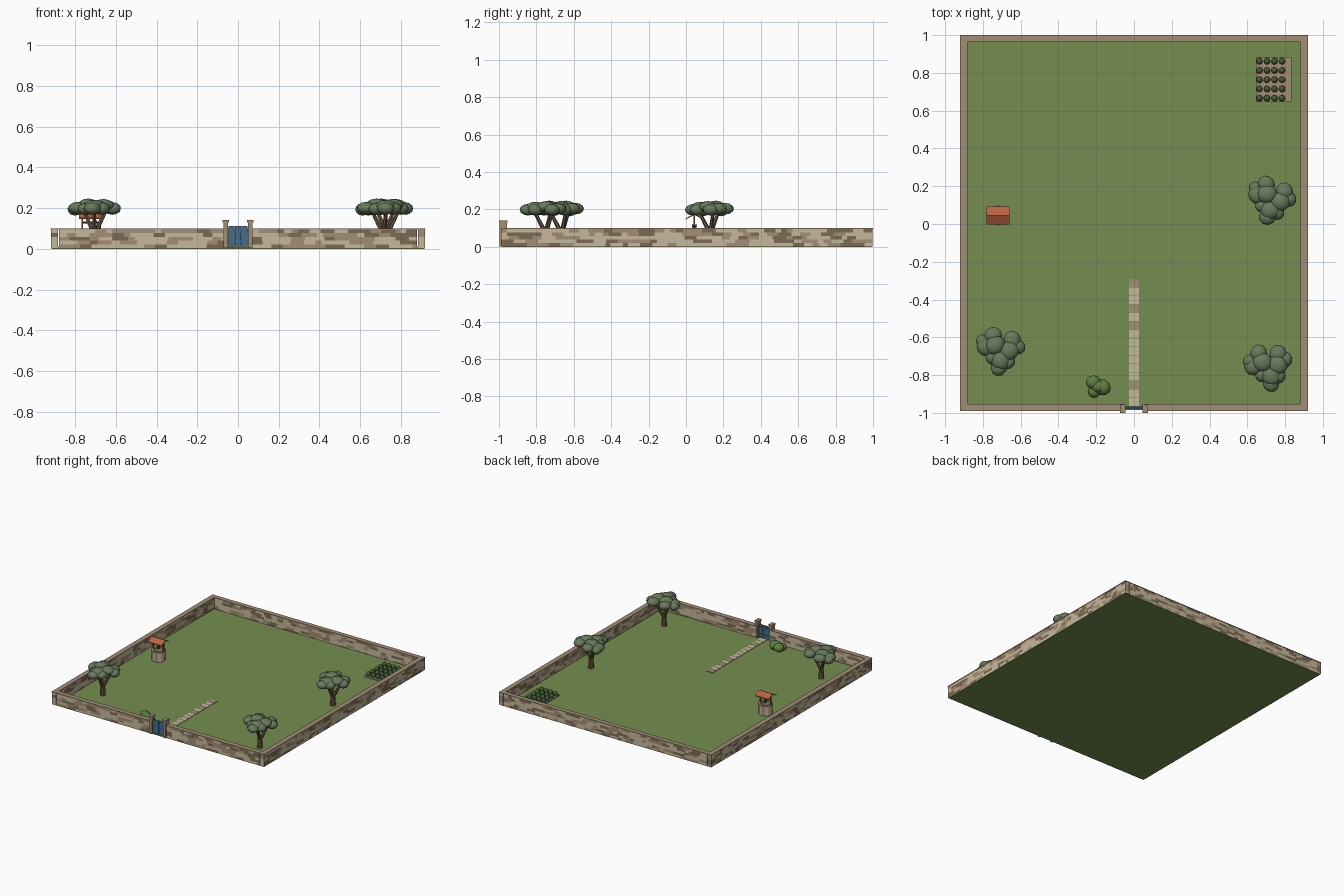
import bpy, bmesh, math, random
from mathutils import Vector, Matrix

if "Cube" in bpy.data.objects:
    bpy.data.objects.remove(bpy.data.objects["Cube"])

random.seed(4)


def lin(c):
    return c / 12.92 if c <= 0.04045 else ((c + 0.055) / 1.055) ** 2.4


def material(name, r, g, b):
    m = bpy.data.materials.new(name)
    m.diffuse_color = (lin(r / 255), lin(g / 255), lin(b / 255), 1)
    m.use_nodes = True
    m.node_tree.nodes["Principled BSDF"].inputs["Base Color"].default_value = m.diffuse_color
    return m


GRASS = material("grass green", 116, 141, 80)
LIGHT = material("light stone", 198, 184, 154)
MID = material("tan stone", 162, 142, 117)
DARK = material("brown stone", 124, 106, 82)
LEAF = material("olive leaf", 104, 122, 92)
BUSH = material("bush green", 98, 128, 64)
BARK = material("bark brown", 108, 86, 66)
ROOF = material("terracotta", 184, 98, 66)
BLUE = material("gate blue", 66, 110, 140)
VEG = material("dark green", 66, 92, 50)


def finish(name, bm, mats, smooth=False):
    me = bpy.data.meshes.new(name)
    bm.to_mesh(me)
    bm.free()
    for m in mats:
        me.materials.append(m)
    for p in me.polygons:
        p.use_smooth = smooth
    ob = bpy.data.objects.new(name, me)
    bpy.context.collection.objects.link(ob)
    return ob


def add_box(bm, x0, x1, y0, y1, z0, z1, mat=0):
    m = Matrix.Translation(((x0 + x1) / 2, (y0 + y1) / 2, (z0 + z1) / 2)) \
        @ Matrix.Diagonal((x1 - x0, y1 - y0, z1 - z0, 1))
    r = bmesh.ops.create_cube(bm, size=1, matrix=m)
    for f in {f for v in r["verts"] for f in v.link_faces}:
        f.material_index = mat


def box(name, mat, *dims):
    bm = bmesh.new()
    add_box(bm, *dims)
    return finish(name, bm, [mat])


def add_limb(bm, a, b, r0, r1, sides=8):
    a, b = Vector(a), Vector(b)
    d = b - a
    m = Matrix.Translation((a + b) / 2) @ d.to_track_quat('Z', 'Y').to_matrix().to_4x4()
    bmesh.ops.create_cone(bm, cap_ends=True, segments=sides, radius1=r0, radius2=r1,
                          depth=d.length, matrix=m)


def add_blob(bm, pos, rx, rz, sub=2):
    m = Matrix.Translation(pos) @ Matrix.Rotation(random.random() * 6, 4, 'Z') \
        @ Matrix.Diagonal((rx, rx * 0.93, rz, 1))
    bmesh.ops.create_icosphere(bm, subdivisions=sub, radius=1, matrix=m)


# Lawn
box("lawn", GRASS, -0.915, 0.915, -0.985, 0.995, 0, 0.01)


# Stone walls: rows of random-width stones on both sides, with a flat coping
def stone_panel(bm, a, b, z0=0.003, z1=0.096, rows=5):
    a, b = Vector(a), Vector(b)
    length = (b - a).length
    d = (b - a) / length
    cuts = [z0 + (z1 - z0) * i / rows for i in range(rows + 1)]
    for lo, hi in zip(cuts, cuts[1:]):
        s = 0
        while s < length - 1e-5:
            e = s + random.uniform(0.025, 0.075)
            if e > length - 0.02:
                e = length
            p, q = a + d * s, a + d * e
            f = bm.faces.new([bm.verts.new((v.x, v.y, z)) for v, z in
                              ((p, lo), (q, lo), (q, hi), (p, hi))])
            f.material_index = random.choices((0, 1, 2), (5, 3, 2.5))[0]
            s = e


def stone_wall(name, x0, x1, y0, y1):
    bm = bmesh.new()
    i = 0.002
    c = [(x0 + i, y0 + i), (x1 - i, y0 + i), (x1 - i, y1 - i), (x0 + i, y1 - i)]
    for k in range(4):
        stone_panel(bm, (*c[k], 0), (*c[(k + 1) % 4], 0))
    add_box(bm, x0, x1, y0, y1, 0.095, 0.101, 1)
    finish(name, bm, [LIGHT, MID, DARK])


stone_wall("left_wall", -0.92, -0.882, -0.99, 1.0)
stone_wall("right_wall", 0.882, 0.92, -0.99, 1.0)
stone_wall("back_wall", -0.882, 0.882, 0.964, 1.0)
stone_wall("front_wall_left", -0.882, -0.055, -0.99, -0.952)
stone_wall("front_wall_right", 0.055, 0.882, -0.99, -0.952)

# Gate pillars with wider caps
for side, x in (("left", -0.06), ("right", 0.06)):
    bm = bmesh.new()
    add_box(bm, x - 0.012, x + 0.012, -0.997, -0.958, 0.003, 0.13)
    add_box(bm, x - 0.015, x + 0.015, -1.0, -0.955, 0.13, 0.142)
    finish("gate_pillar_" + side, bm, [MID])

# Plank gate with cross bars on the inside
bm = bmesh.new()
for i in range(6):
    x = -0.048 + i * 0.016
    add_box(bm, x + 0.0005, x + 0.0155, -0.980, -0.972, 0.012, 0.112)
for z in (0.03, 0.085):
    add_box(bm, -0.047, 0.047, -0.973, -0.967, z, z + 0.012)
finish("gate", bm, [BLUE])

# Paved path of slabs in two tones
bm = bmesh.new()
y, i = -0.965, 0
tones = [0, 0, 1, 0, 0, 0, 0, 0, 0, 1, 0, 1, 0, 0, 1]
for t in tones:
    add_box(bm, -0.026, 0.026, y + 0.001, y + 0.044, 0.008, 0.014, t)
    y += 0.045
finish("path", bm, [LIGHT, MID])

# Trees: forked trunk and three lobes of flattened leaf clumps
CLUMPS = [(-.04, .075, .204, .048), (-.08, .015, .200, .052), (-.03, .025, .216, .055),
          (.06, .05, .204, .050), (.09, .015, .198, .042), (.045, -.005, .214, .055),
          (.0, -.055, .210, .056), (-.01, -.095, .198, .046), (.035, -.065, .198, .042),
          (-.095, .045, .194, .038), (-.045, -.04, .196, .040)]


def tree(name, cx, cy, turn):
    m = Matrix.Translation((cx, cy, 0)) @ Matrix.Rotation(math.radians(turn), 4, 'Z')
    bm = bmesh.new()
    add_limb(bm, (0, 0, 0.002), (0, 0, 0.085), 0.022, 0.016)
    for x, y in ((-.055, .04), (.06, .025), (0, -.065)):
        add_limb(bm, (0, 0, 0.07), (x, y, 0.195), 0.013, 0.008, 6)
    bm.transform(m)
    finish(name + "_trunk", bm, [BARK])
    bm = bmesh.new()
    for x, y, z, r in CLUMPS:
        add_blob(bm, (x, y, z), r, 0.031)
    bm.transform(m)
    finish(name + "_leaves", bm, [LEAF], True)


tree("front_left_tree", -0.705, -0.665, 0)
tree("front_right_tree", 0.715, -0.75, 12)
tree("right_tree", 0.73, 0.13, -8)

# Bush by the gate
bm = bmesh.new()
for x, y, z, r in ((-.215, -.838, .05, .04), (-.165, -.865, .046, .044),
                   (-.21, -.885, .036, .036), (-.19, -.86, .056, .036)):
    add_blob(bm, (x, y, z), r, r * 0.8)
finish("bush", bm, [BUSH], True)

# Vegetable bed with a grid of plants
box("vegetable_bed", MID, 0.645, 0.835, 0.645, 0.885, 0.005, 0.02)
bm = bmesh.new()
for i in range(4):
    for j in range(5):
        add_blob(bm, (0.664 + i * 0.04, 0.666 + j * 0.049, 0.032), 0.018, 0.018)
finish("vegetables", bm, [VEG], True)

# Well: hollow stone ring, posts, roller, bucket and gabled roof
WX, WY = -0.72, 0.045
bm = bmesh.new()
N = 12
profile = [(.05, .003), (.05, .078), (.053, .078), (.053, .088), (.036, .088), (.036, .02)]
rings = [[bm.verts.new((WX + r * math.cos(k * math.tau / N), WY + r * math.sin(k * math.tau / N), z))
          for k in range(N)] for r, z in profile]
for n, (lo, hi) in enumerate(zip(rings, rings[1:])):
    for k in range(N):
        f = bm.faces.new((lo[k], lo[(k + 1) % N], hi[(k + 1) % N], hi[k]))
        f.material_index = 1 if n or k % 3 == 0 else 0
bm.faces.new(rings[-1]).material_index = 2
finish("well_ring", bm, [LIGHT, MID, DARK])

bm = bmesh.new()
for s in (-1, 1):
    x = WX + s * 0.044
    add_box(bm, x - 0.004, x + 0.004, WY - 0.004, WY + 0.004, 0.08, 0.168)
add_limb(bm, (WX - 0.048, WY, 0.13), (WX + 0.048, WY, 0.13), 0.005, 0.005)
add_limb(bm, (WX, WY, 0.115), (WX, WY, 0.13), 0.001, 0.001, 4)
finish("well_frame", bm, [BARK])

bm = bmesh.new()
add_limb(bm, (WX, WY, 0.095), (WX, WY, 0.118), 0.010, 0.013)
finish("well_bucket", bm, [VEG])

bm = bmesh.new()
section = [(-.047, .146), (0, .170), (.047, .146), (.047, .152), (0, .177), (-.047, .152)]
ends = [[bm.verts.new((WX + s * 0.06, WY + y, z)) for y, z in section] for s in (-1, 1)]
for k in range(6):
    n = (k + 1) % 6
    bm.faces.new((ends[0][k], ends[0][n], ends[1][n], ends[1][k]))
for e in ends:
    bm.faces.new((e[0], e[1], e[4], e[5]))
    bm.faces.new((e[1], e[2], e[3], e[4]))
bmesh.ops.recalc_face_normals(bm, faces=bm.faces)
finish("well_roof", bm, [ROOF])
